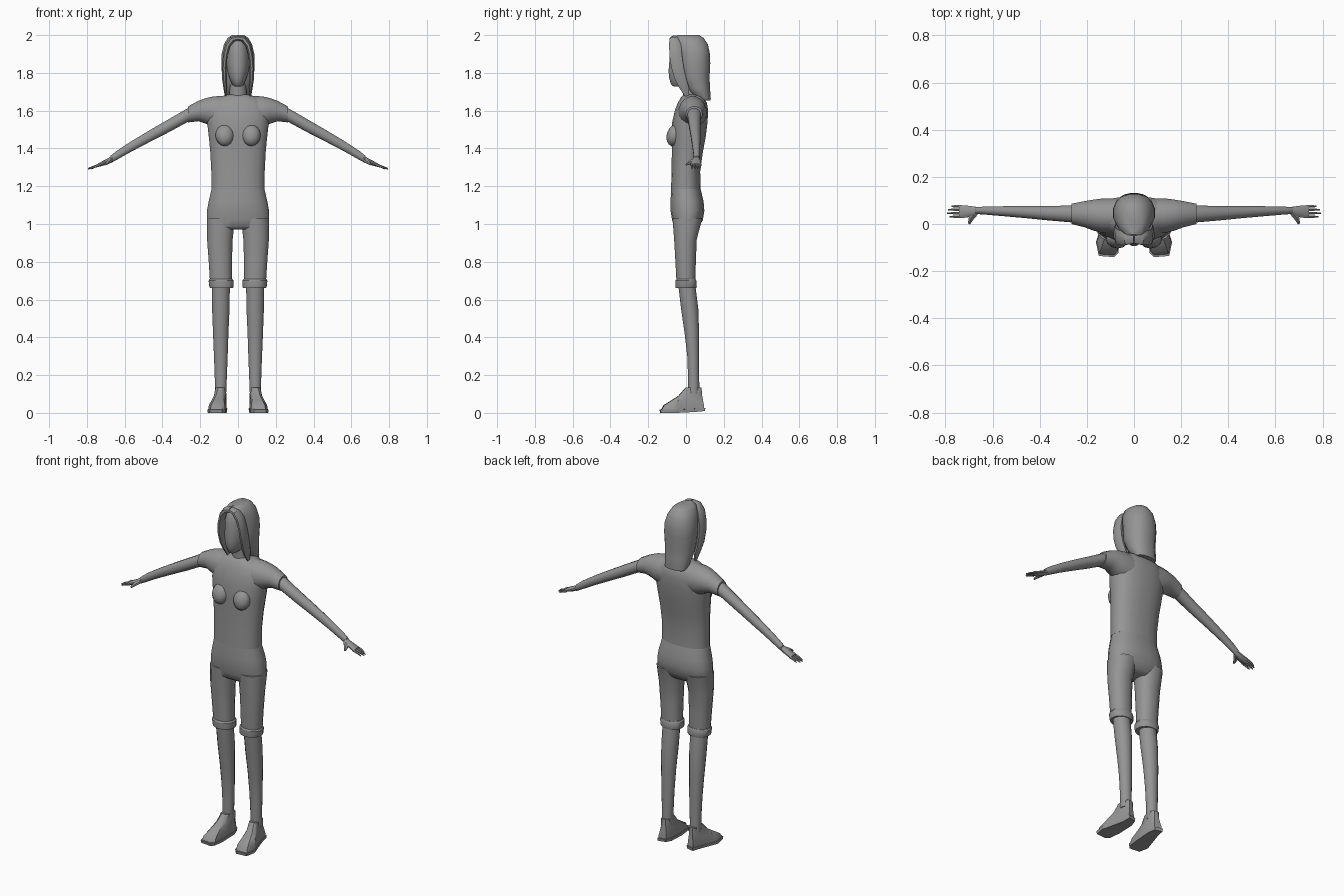
import bpy, bmesh, math
from mathutils import Vector as V

grey = bpy.data.materials.new("plain grey")
grey.diffuse_color = (0.3, 0.3, 0.3, 1)


def finish(name, bm, mirror=False, angle=40):
    bmesh.ops.recalc_face_normals(bm, faces=bm.faces)
    me = bpy.data.meshes.new(name)
    bm.to_mesh(me)
    bm.free()
    me.materials.append(grey)
    ob = bpy.data.objects.new(name, me)
    bpy.context.collection.objects.link(ob)
    bpy.ops.object.select_all(action='DESELECT')
    ob.select_set(True)
    bpy.context.view_layer.objects.active = ob
    bpy.ops.object.shade_smooth_by_angle(angle=math.radians(angle))
    if mirror:
        ob.modifiers.new("mirror", 'MIRROR')
    return ob


def loft(name, rings, n=16, mirror=False, power=1.0, angle=40):
    """Skin a row of rings, each given as centre, half axis u, half axis v."""
    bm = bmesh.new()
    rows = []
    for c, u, v in rings:
        row = []
        for i in range(n):
            a = 2 * math.pi * (i + 0.5) / n
            s, t = math.cos(a), math.sin(a)
            s = math.copysign(abs(s) ** power, s)
            t = math.copysign(abs(t) ** power, t)
            row.append(bm.verts.new(V(c) + V(u) * s + V(v) * t))
        rows.append(row)
    for a, b in zip(rows, rows[1:]):
        for i in range(n):
            j = (i + 1) % n
            bm.faces.new((a[i], a[j], b[j], b[i]))
    bm.faces.new(rows[0])
    bm.faces.new(rows[-1])
    return finish(name, bm, mirror, angle)


def level(rows):
    """Horizontal rings from z, x min, x max, y front, y back."""
    return [(((a + b) / 2, (f + k) / 2, z), ((b - a) / 2, 0, 0), (0, (k - f) / 2, 0))
            for z, a, b, f, k in rows]


def across(rows):
    """Upright rings from x, z low, z high, y front, y back."""
    return [((x, (f + k) / 2, (a + b) / 2), (0, (k - f) / 2, 0), (0, 0, (b - a) / 2))
            for x, a, b, f, k in rows]


def centred(rows):
    return level([(z, -w, w, f, k) for z, w, f, k in rows])


# Shirt body, shoulders and short sleeves
loft("shirt", centred([
    (1.185, .142, -.08, .078), (1.28, .143, -.077, .076), (1.38, .148, -.076, .09),
    (1.46, .156, -.077, .105), (1.54, .165, -.074, .115), (1.60, .168, -.06, .118),
    (1.64, .15, -.045, .112), (1.67, .11, -.028, .095), (1.685, .055, -.012, .075)]),
    n=20, power=.85)
loft("sleeve", across([
    (.05, 1.5, 1.682, -.04, .11), (.13, 1.51, 1.677, -.04, .11), (.17, 1.53, 1.668, -.03, .105),
    (.21, 1.543, 1.653, -.015, .098), (.265, 1.537, 1.623, -.001, .087)]), mirror=True)

# Bust
bm = bmesh.new()
bmesh.ops.create_uvsphere(bm, u_segments=12, v_segments=8, radius=1)
for v in bm.verts:
    v.co = V((.07 + v.co.x * .05, -.062 + v.co.y * .042, 1.47 + v.co.z * .056 - max(0, -v.co.y) * .012))
finish("bust", bm, True)

# Shorts: hips, legs and turned-up cuffs
loft("shorts_hips", centred([
    (.972, .1, -.05, .05), (.985, .163, -.066, .066), (1.02, .167, -.074, .09),
    (1.07, .166, -.083, .098), (1.12, .157, -.083, .094), (1.19, .14, -.079, .077)]),
    n=20, power=.85)
loft("shorts_leg", level([
    (.69, .032, .149, -.051, .05), (.8, .031, .156, -.057, .053),
    (.92, .027, .165, -.064, .058), (1.03, .015, .166, -.073, .088)]), mirror=True, power=.9)
loft("shorts_cuff", level([
    (.662, .025, .15, -.056, .056), (.668, .023, .153, -.057, .058),
    (.7, .022, .157, -.057, .056), (.708, .028, .152, -.052, .052)]), mirror=True, power=.9, angle=30)

# Lower legs
loft("lower_leg", level([
    (.1, .062, .122, .01, .072), (.2, .058, .124, .01, .07), (.3, .054, .128, .006, .07),
    (.42, .05, .133, -.008, .07), (.55, .044, .138, -.027, .066), (.68, .042, .14, -.042, .05)]),
    mirror=True)

# Shoes: flat sole and an upper rising to the ankle
def shoe_outline(grow):
    pts = [(.07, .09), (.115, .1), (.122, .05), (.152, -.05), (.16, -.075), (.148, -.132),
           (.085, -.137), (.068, -.12), (.06, -.05), (.058, .05)]
    c = V((.105, -.015))
    return [c + (V(p) - c) * grow for p in pts]


def stack(name, layers):
    bm = bmesh.new()
    rows = [[bm.verts.new(p) for p in layer] for layer in layers]
    for a, b in zip(rows, rows[1:]):
        for i in range(len(a)):
            j = (i + 1) % len(a)
            bm.faces.new((a[i], a[j], b[j], b[i]))
    bm.faces.new(rows[0])
    bm.faces.new(rows[-1])
    return finish(name, bm, True, 35)


stack("shoe_sole", [[(p.x, p.y, z + max(0, p.y) * .1) for p in shoe_outline(g)]
                    for z, g in ((0, 1.0), (.017, 1.03))])
upper = []
for z, t in ((.015, 0), (.04, .1), (.065, .4), (.09, .7), (.135, 1)):
    row = []
    for p in shoe_outline(.97):
        a = math.atan2(p.y - .01, p.x - .103)
        q = V((.093 + .04 * math.cos(a), .04 + .042 * math.sin(a)))
        r = p.lerp(q, t)
        row.append((r.x, r.y, z))
    upper.append(row)
stack("shoe_upper", upper)

# Arms, palms, fingers and thumbs
loft("arm", across([
    (.2, 1.56, 1.635, .01, .085), (.27, 1.537, 1.612, .006, .08), (.36, 1.488, 1.56, .014, .077),
    (.46, 1.437, 1.502, .024, .077), (.56, 1.385, 1.442, .033, .076),
    (.64, 1.34, 1.39, .04, .074), (.675, 1.321, 1.362, .042, .072)]), n=12, mirror=True)
loft("palm", across([
    (.66, 1.331, 1.365, .042, .072), (.69, 1.316, 1.347, .03, .077),
    (.725, 1.306, 1.329, .024, .081), (.742, 1.303, 1.32, .025, .08)]), n=10, mirror=True)
for i, (y, tip) in enumerate(((.031, .782), (.046, .793), (.061, .79), (.075, .775))):
    loft("finger_%d" % (i + 1), across([
        (.73, 1.305, 1.322, y - .007, y + .007), (.76, 1.297, 1.311, y - .006, y + .006),
        (tip, 1.289, 1.297, y - .003, y + .003)]), n=6, mirror=True)
loft("thumb", [((x, y, z), (r, r * .5, 0), (0, 0, r)) for x, y, z, r in
               ((.675, .045, 1.338, .013), (.692, .022, 1.326, .011), (.7, .0, 1.315, .005))],
     n=6, mirror=True)

# Neck and face
loft("neck", centred([(1.64, .06, -.02, .085), (1.69, .046, -.018, .07), (1.78, .043, -.03, .06)]), n=12)
loft("face", centred([
    (1.728, .018, -.066, -.01), (1.738, .03, -.08, .03), (1.77, .045, -.09, .06),
    (1.81, .057, -.094, .08), (1.86, .062, -.09, .09), (1.92, .06, -.087, .09),
    (1.96, .048, -.076, .08), (1.982, .03, -.06, .06)]))

# Long hair falling behind the neck
loft("hair", centred([
    (1.655, .062, .075, .13), (1.665, .07, .045, .132), (1.72, .078, .0, .128), (1.78, .086, -.03, .126),
    (1.85, .09, -.036, .13), (1.9, .088, -.04, .128), (1.95, .076, -.055, .118),
    (1.985, .056, -.06, .095), (2.0, .034, -.045, .07)]), power=.9)

# Front locks framing the face from the parting to the shoulders
loft("hair_lock", [((x, y, z), (w, 0, t), (0, d, 0)) for x, y, z, w, t, d in (
    (.0, -.06, 1.984, .003, .014, .024), (.03, -.062, 1.978, .012, .012, .028),
    (.055, -.058, 1.945, .014, .006, .034), (.068, -.054, 1.89, .013, 0, .036),
    (.073, -.045, 1.83, .014, 0, .036), (.072, -.03, 1.77, .014, 0, .034),
    (.067, -.01, 1.72, .011, 0, .028), (.066, .005, 1.675, .004, 0, .01))], n=8, mirror=True)
